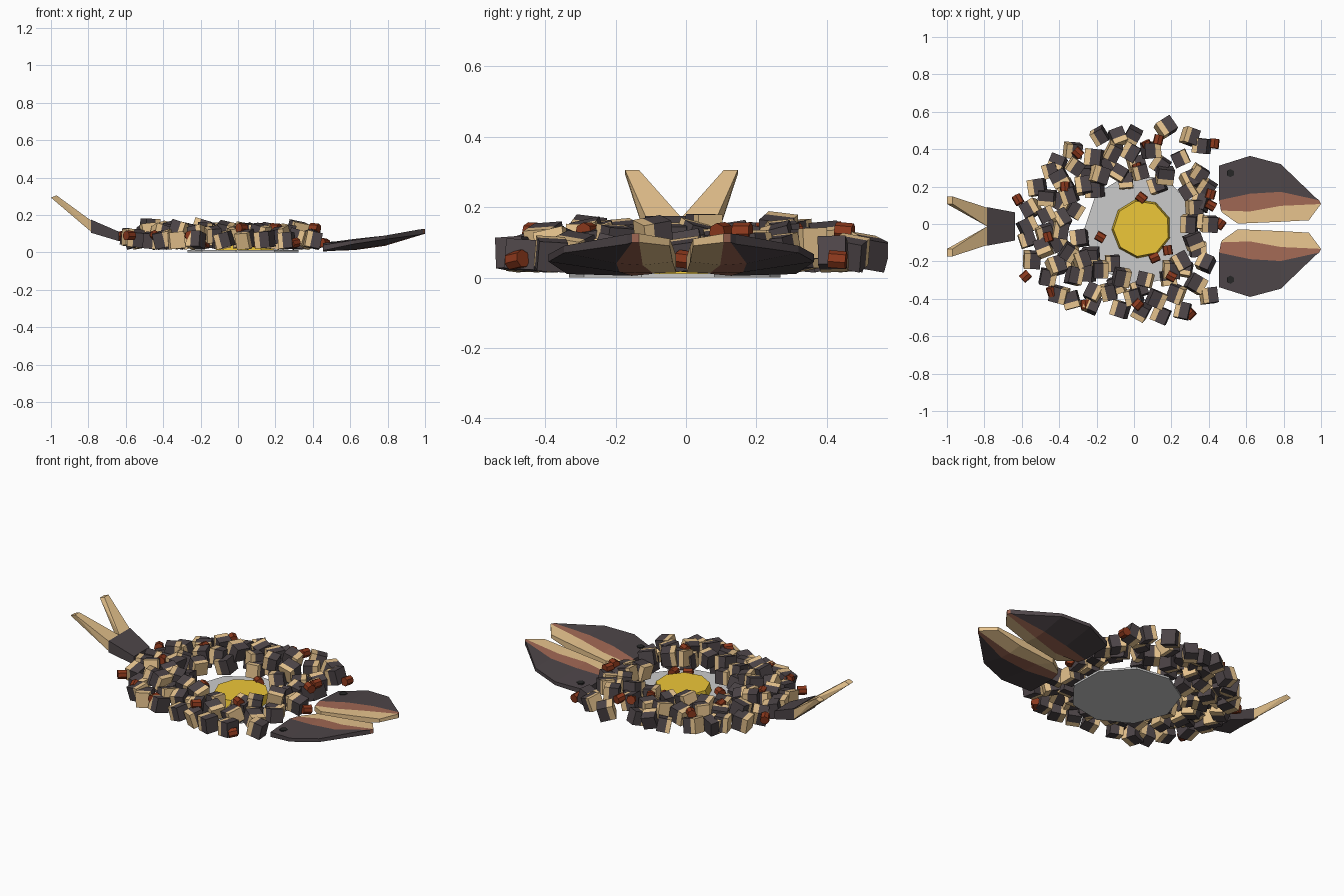
import bpy, bmesh, math, random
from mathutils import Matrix, Vector, Euler

if "Cube" in bpy.data.objects:
    bpy.data.objects.remove(bpy.data.objects["Cube"])

random.seed(5)

def mat(name, rgb):
    m = bpy.data.materials.new(name)
    m.diffuse_color = (*rgb, 1)
    m.use_nodes = True
    m.node_tree.nodes["Principled BSDF"].inputs["Base Color"].default_value = m.diffuse_color
    return m

SKIN = mat("skin", (0.075, 0.06, 0.065))
FLESH = mat("flesh", (0.80, 0.55, 0.27))
RUST = mat("rust", (0.36, 0.14, 0.09))
RED = mat("red", (0.26, 0.04, 0.012))
YELLOW = mat("yellow", (0.85, 0.57, 0.04))
BLACK = mat("black", (0.02, 0.02, 0.02))

def finish(name, bm, mats):
    bmesh.ops.recalc_face_normals(bm, faces=bm.faces[:])
    me = bpy.data.meshes.new(name)
    bm.to_mesh(me)
    bm.free()
    for m in mats:
        me.materials.append(m)
    ob = bpy.data.objects.new(name, me)
    bpy.context.collection.objects.link(ob)
    return ob

def prism(name, sides, r1, r2, depth, loc, mats=(), rot=(0, 0, 0)):
    bm = bmesh.new()
    m = Matrix.Translation(loc) @ Euler(rot).to_matrix().to_4x4()
    bmesh.ops.create_cone(bm, cap_ends=True, segments=sides, radius1=r1, radius2=r2,
                          depth=depth, matrix=m)
    return finish(name, bm, mats)

# plate and sauce in the middle
prism("plate", 9, 0.305, 0.305, 0.012, (0.035, -0.03, 0.006), (), (0, 0, .2))
prism("sauce", 9, 0.16, 0.15, 0.05, (0.04, -0.025, 0.035), [YELLOW], (0, 0, 0.2))

# split head: stations of (x, y, z top, z bottom) from inner to outer edge
HEAD = [
    [(.47, .075, .045, .02), (.465, .085, .045, .01), (.455, .14, .05, .005), (.455, .325, .04, .01)],
    [(.555, .015, .06, .015), (.62, .08, .07, .012), (.62, .175, .072, .015), (.62, .377, .066, .045)],
    [(.785, .025, .09, .045), (.785, .11, .09, .035), (.785, .185, .09, .04), (.785, .333, .09, .07)],
    [(.935, .033, .11, .09), (1.0, .12, .125, .10), (.99, .14, .125, .10), (.97, .155, .123, .095)],
]
for label, s in (("back", 1), ("front", -1)):
    bm = bmesh.new()
    P = [[[bm.verts.new((p[0], s * p[1] - .013, p[k])) for k in (2, 3)] for p in st] for st in HEAD]
    def face(vs, mi):
        bm.faces.new(vs).material_index = mi
    for i in range(3):
        for k in (0, 1):
            for j, mi in enumerate((1, 2, 0)):
                face([P[i][j][k], P[i+1][j][k], P[i+1][j+1][k], P[i][j+1][k]], mi)
        for j, mi in ((0, 1), (3, 0)):
            face([P[i][j][0], P[i+1][j][0], P[i+1][j][1], P[i][j][1]], mi)
    for i in (0, 3):
        for j, mi in enumerate((1, 2, 0)):
            face([P[i][j][0], P[i][j+1][0], P[i][j+1][1], P[i][j][1]], mi)
    finish(f"head_half_{label}", bm, [SKIN, FLESH, RUST])
    prism(f"eye_{label}", 6, .022, .022, .02, (.515, s * .285 - .013, .048), [BLACK])

def hull(name, pts, mats):
    bm = bmesh.new()
    for p in pts:
        bm.verts.new(p)
    bmesh.ops.convex_hull(bm, input=bm.verts[:])
    return finish(name, bm, mats)

# tail stem and two fins
C = -.013
hull("tail_stem", [(x, C + s * w, z) for x, w, zs in ((-.635, .075, (.06, .11)), (-.785, .103, (.105, .175)))
                   for s in (-1, 1) for z in zs], [SKIN])
for label, s in (("back", 1), ("front", -1)):
    hull(f"tail_fin_{label}",
         [(-.785, C + s * y, z) for y in (0, .10) for z in (.11, .17)] +
         [(x, C + s * y, z) for y in (.12, .16) for x, z in ((-1, .293), (-.97, .305))], [FLESH])

# diced fish chunks: a skin side and a flesh side, heaped in oval rings
def chunk(name, loc):
    bm = bmesh.new()
    size = Vector((random.uniform(.075, .09), random.uniform(.075, .09), random.uniform(.075, .09)))
    rot = Euler((random.uniform(-.25, .25), random.uniform(-.3, .3),
                 random.choice((0, 0, math.pi / 2, math.pi)) + random.uniform(-.6, .6)))
    bmesh.ops.create_cube(bm, size=1, matrix=Matrix.Diagonal((*size, 1)))
    bmesh.ops.bisect_plane(bm, geom=bm.verts[:] + bm.edges[:] + bm.faces[:],
                           plane_co=(-.012, 0, 0), plane_no=(1, 0, 0))
    for f in bm.faces:
        f.material_index = 0 if f.calc_center_median().x > -.012 else 1
    bmesh.ops.transform(bm, matrix=Matrix.Translation(loc) @ rot.to_matrix().to_4x4(), verts=bm.verts[:])
    low = min(v.co.z for v in bm.verts)
    if low < .014:
        bmesh.ops.translate(bm, vec=(0, 0, .014 - low), verts=bm.verts[:])
    finish(name, bm, [SKIN, FLESH])

n = 0
RINGS = ((.54, .475, 30, .06), (.45, .38, 25, .10), (.35, .28, 19, .11), (.38, .32, 18, .055), (.28, .23, 11, .07))
for rx, ry, count, z in RINGS:
    for i in range(count):
        a = 2 * math.pi * (i + random.uniform(-.25, .25)) / count
        k = random.uniform(.95, 1.05)
        # the oval bulges at its right-hand corners
        bulge = 1 + .16 * max(0, math.cos(a)) * abs(math.sin(a)) * 2
        x, y = rx * k * bulge * math.cos(a) - .04, ry * k * min(bulge, 1.12) * math.sin(a)
        # keep clear of the heads and of the open right and front of the plate
        if x > .41 and abs(y) < .36:
            continue
        if rx < .3 and (x > -.1 or random.random() < .2) and y < .19:
            continue
        lift = .1 * max(0, -x - .38) - .12 * max(0, x - .15)
        if random.random() < .12 and z > .09:
            lift += .03
        n += 1
        chunk(f"fish_chunk_{n}", (x, y, z + lift + random.uniform(-.01, .01)))

# small red garnish pieces
RED_AT = [(-.62, .13), (-.37, .2), (-.3, .38), (.07, .42), (.13, .45), (.43, .43), (.04, .14),
          (.02, .3), (.41, .16), (.41, .1), (-.46, -.07), (-.58, -.28), (-.44, -.36), (-.26, -.43),
          (.02, -.43), (.3, -.48), (-.18, -.07), (.11, -.18), (.18, -.14), (.2, -.28), (.46, 0)]
for i, (x, y) in enumerate(RED_AT):
    r = math.hypot(x, y)
    z = .05 if r < .24 or (r > .55 and x > 0) or x > .45 else (.09 if r > .5 else .13)
    prism(f"garnish_{i + 1}", 7, .026, .026, .05, (x, y, z), [RED],
          (math.pi / 2 + random.uniform(-.2, .2), 0, random.uniform(-1.2, 1.2)))
